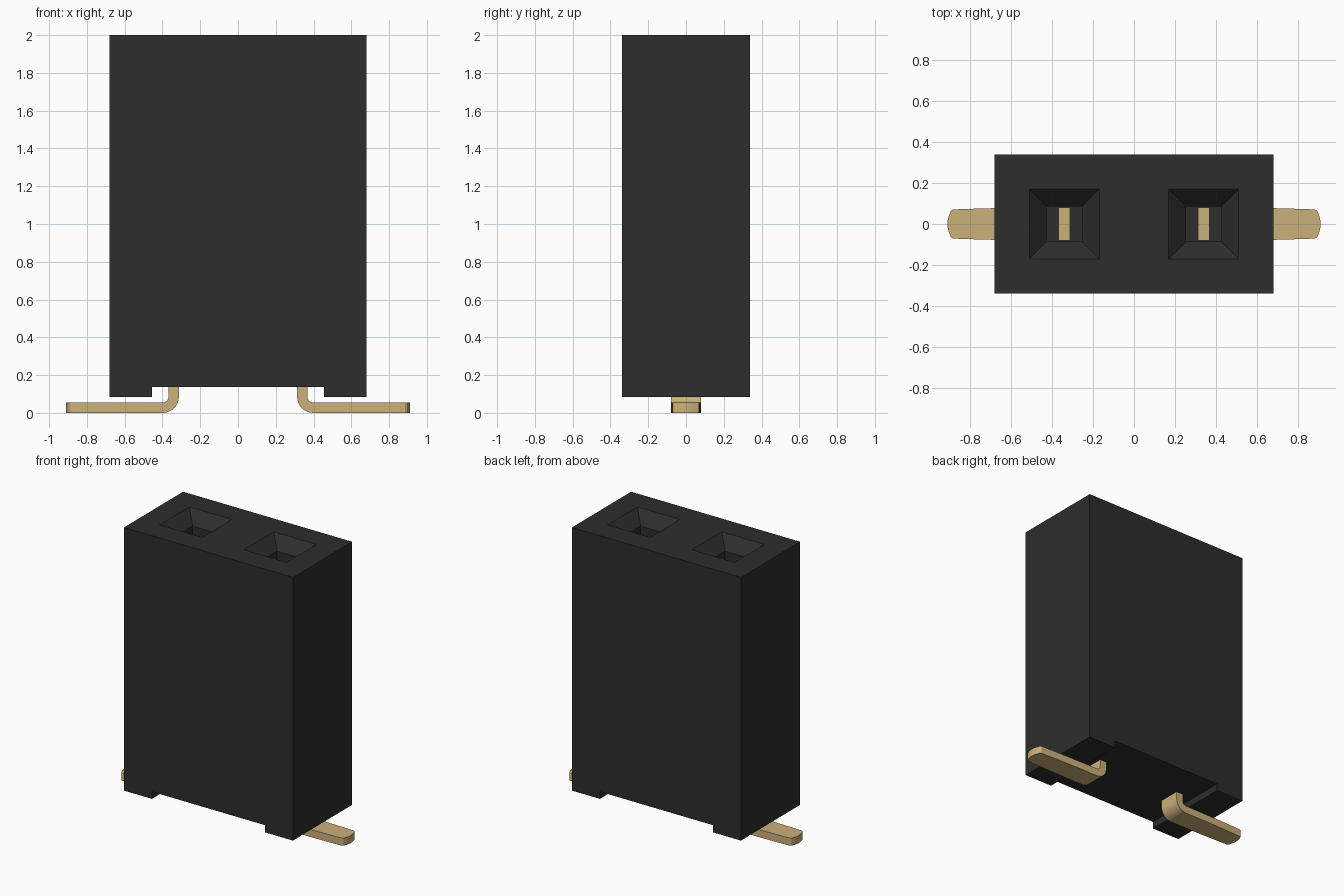
import bpy, bmesh, math

cube = bpy.data.objects.get("Cube")
if cube:
    bpy.data.objects.remove(cube, do_unlink=True)


def material(name, color):
    m = bpy.data.materials.new(name)
    m.diffuse_color = (*color, 1)
    m.use_nodes = True
    m.node_tree.nodes["Principled BSDF"].inputs["Base Color"].default_value = (*color, 1)
    return m


black = material("black plastic", (0.026, 0.026, 0.026))
gold = material("gold metal", (0.60, 0.44, 0.195))


def loft(name, rings, mat):
    """Closed solid through a series of rings with equal point counts."""
    bm = bmesh.new()
    loops = [[bm.verts.new(p) for p in ring] for ring in rings]
    n = len(loops[0])
    for a, b in zip(loops, loops[1:]):
        for i in range(n):
            j = (i + 1) % n
            bm.faces.new((a[i], a[j], b[j], b[i]))
    bm.faces.new(loops[0][::-1])
    bm.faces.new(loops[-1])
    bmesh.ops.recalc_face_normals(bm, faces=bm.faces)
    me = bpy.data.meshes.new(name)
    bm.to_mesh(me)
    bm.free()
    me.materials.append(mat)
    ob = bpy.data.objects.new(name, me)
    bpy.context.collection.objects.link(ob)
    return ob


# Housing: block with a shallow recess between two end feet
W, D, H = 0.68, 0.34, 2.0
FOOT, RECESS, RX = 0.085, 0.137, 0.455
outline = [(-W, FOOT), (-RX, FOOT), (-RX, RECESS), (RX, RECESS),
           (RX, FOOT), (W, FOOT), (W, H), (-W, H)]
housing = loft("housing", [[(x, y, z) for x, z in outline] for y in (-D, D)], black)

# Sockets: square holes with funnel mouths, cut from the top
PITCH = 0.34
SLOPE = 1.0
for side in (-1, 1):
    levels = [(0.9, 0.086), (H - 0.085, 0.086), (H, 0.171), (H + 0.05, 0.171)]
    rings = [[(side * PITCH + sx * h, sy * h, z)
              for sx, sy in ((-1, -1), (1, -1), (1, 1), (-1, 1))] for z, h in levels]
    cutter = loft("socket_cutter", rings, black)
    cutter.hide_render = True
    mod = housing.modifiers.new("socket", 'BOOLEAN')
    mod.operation = 'DIFFERENCE'
    mod.solver = 'EXACT'
    mod.object = cutter
    bpy.context.view_layer.objects.active = housing
    bpy.ops.object.modifier_apply(modifier=mod.name)
    bpy.data.objects.remove(cutter, do_unlink=True)

# Contacts: flat strip, bent outwards into a solder foot with a rounded tip
T, R_IN, HALF = 0.055, 0.03, 0.08
X0 = 0.313
R_OUT = R_IN + T
cx, cz = X0 + R_OUT, R_OUT
# each station: inner-bend point, outer-bend point, half width
stations = [((X0 + T, 1.1), (X0, 1.1), HALF)]
for i in range(9):
    a = math.pi + i * math.pi / 16
    c, s = math.cos(a), math.sin(a)
    stations.append(((cx + R_IN * c, cz + R_IN * s),
                     (cx + R_OUT * c, cz + R_OUT * s), HALF))
for x, w in ((0.66, 0.078), (0.80, 0.074), (0.885, 0.071), (0.895, 0.064),
             (0.904, 0.04), (0.91, 0.015)):
    stations.append(((x, T), (x, 0), w))

for side, name in ((1, "left_contact"), (-1, "right_contact")):
    rings = [[(side * p[0], -w, p[1]), (side * p[0], w, p[1]),
              (side * q[0], w, q[1]), (side * q[0], -w, q[1])] for p, q, w in stations]
    contact = loft(name, rings, gold)
    bpy.ops.object.select_all(action='DESELECT')
    contact.select_set(True)
    bpy.context.view_layer.objects.active = contact
    bpy.ops.object.shade_smooth_by_angle(angle=math.radians(25))
